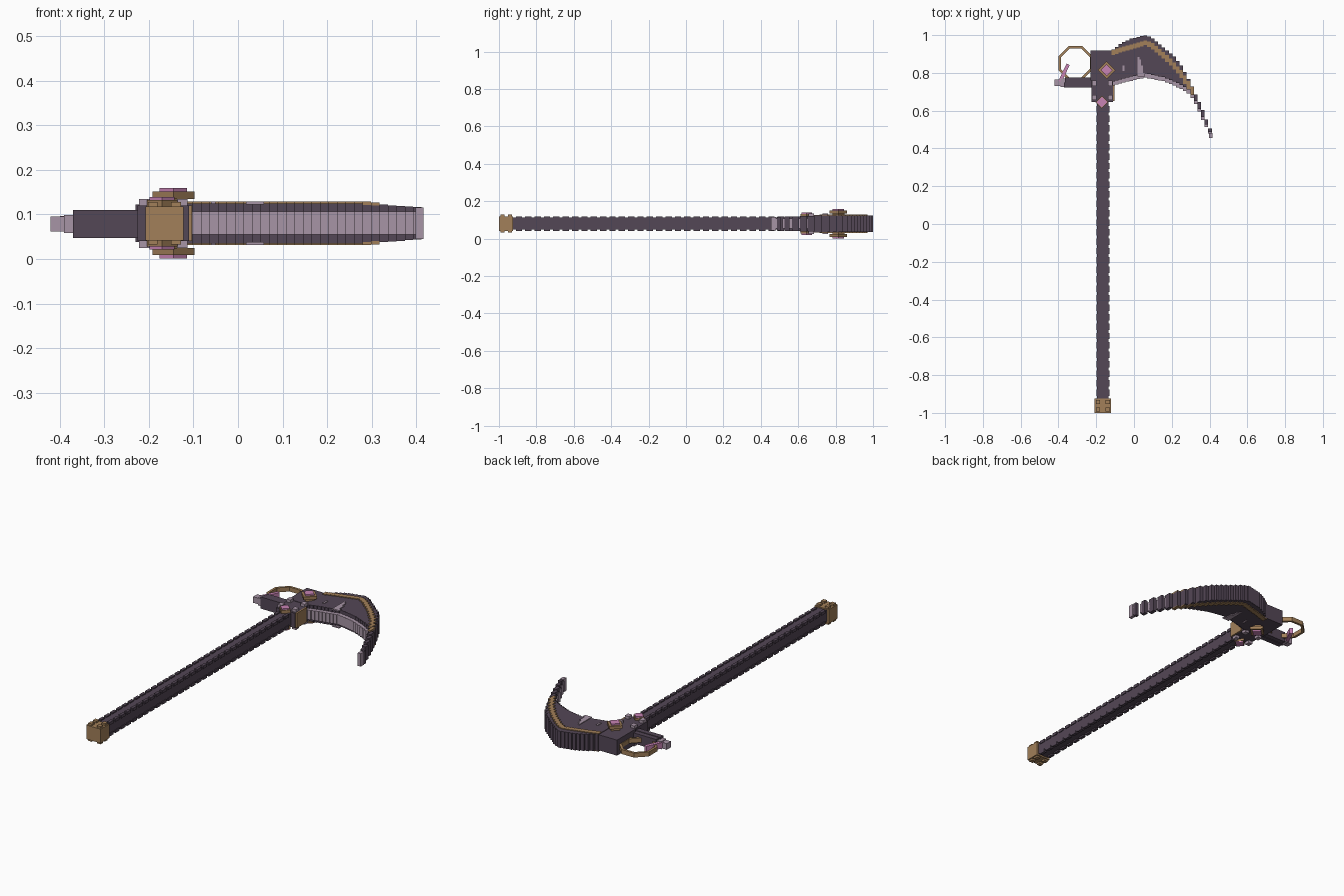
import bpy, bmesh, math
from mathutils import Matrix, Vector

cube = bpy.data.objects.get("Cube")
if cube:
    bpy.data.objects.remove(cube)

MID = 0.08  # height of the symmetry plane
SHAFT_X = -0.165


def material(name, rgb):
    m = bpy.data.materials.new(name)
    m.use_nodes = True
    m.diffuse_color = (*rgb, 1)
    m.node_tree.nodes["Principled BSDF"].inputs["Base Color"].default_value = (*rgb, 1)
    return m


DARK = material("dark purple", (0.088, 0.063, 0.093))
GOLD = material("old gold", (0.36, 0.215, 0.1))
PALE = material("pale mauve", (0.39, 0.3, 0.38))
PINK = material("pink crystal", (0.58, 0.23, 0.46))


def boxes(name, mat, items):
    """One object from boxes given as (x0, x1, y0, y1, z0, z1)."""
    bm = bmesh.new()
    for x0, x1, y0, y1, z0, z1 in items:
        centre = Vector((x0 + x1, y0 + y1, z0 + z1)) / 2
        size = Matrix.Diagonal((x1 - x0, y1 - y0, z1 - z0, 1))
        bmesh.ops.create_cube(bm, size=1, matrix=Matrix.Translation(centre) @ size)
    return finish(name, mat, bm)


def finish(name, mat, bm):
    me = bpy.data.meshes.new(name)
    bm.to_mesh(me)
    bm.free()
    me.materials.append(mat)
    ob = bpy.data.objects.new(name, me)
    bpy.context.collection.objects.link(ob)
    return ob


def both(x0, x1, y0, y1, near, far):
    """A box above the symmetry plane and its mirror below."""
    return [(x0, x1, y0, y1, MID + near, MID + far),
            (x0, x1, y0, y1, MID - far, MID - near)]


def diamond(name, mat, x, y, r, near, far):
    """Square prisms turned on their corner, on both faces."""
    bm = bmesh.new()
    for s in (1, -1):
        bmesh.ops.create_cone(bm, cap_ends=True, segments=4, radius1=r, radius2=r,
                              depth=far - near,
                              matrix=Matrix.Translation((x, y, MID + s * (near + far) / 2)))
    # create_cone puts its corners on the axes
    return finish(name, mat, bm)


def interp(points, x):
    for (xa, ya), (xb, yb) in zip(points, points[1:]):
        if x <= xb:
            return ya + (yb - ya) * (x - xa) / (xb - xa)
    return points[-1][1]


# Shaft with rows of teeth along its four edges
boxes("shaft", DARK, [(SHAFT_X - 0.03, SHAFT_X + 0.03, -0.93, 0.67, 0.05, 0.112)])
teeth = []
for i in range(31):
    y = -0.91 + i * 0.05
    for s in (-1, 1):
        x = SHAFT_X + s * 0.026
        teeth += both(x - 0.008, x + 0.008, y, y + 0.034, 0.022, 0.038)
boxes("shaft_teeth", DARK, teeth)

# Pommel with studs
boxes("pommel", GOLD, [(SHAFT_X - 0.043, SHAFT_X + 0.043, -1, -0.925, 0.042, 0.118)])
studs = []
for s in (-1, 1):
    for y in (-0.982, -0.942):
        x = SHAFT_X + s * 0.026
        studs += both(x - 0.011, x + 0.011, y - 0.011, y + 0.011, 0.034, 0.048)
boxes("pommel_studs", GOLD, studs)

# Head block with its collar and side plate
boxes("head_block", DARK, [(-0.23, -0.1, 0.76, 0.918, 0.038, 0.122),
                           (-0.225, -0.11, 0.645, 0.77, 0.04, 0.12)])
boxes("head_side_plate", GOLD, [(-0.112, -0.103, 0.65, 0.735, 0.04, 0.12)])
rivets = []
for x in (-0.21, -0.125):
    for y in (0.67, 0.745):
        rivets += both(x - 0.012, x + 0.012, y - 0.014, y + 0.014, 0.038, 0.055)
boxes("head_rivets", PALE, rivets)

# Stacked jewels on both faces
diamond("large_jewel_base", GOLD, -0.145, 0.815, 0.032, 0.035, 0.058)
diamond("large_jewel_setting", GOLD, -0.145, 0.815, 0.047, 0.055, 0.071)
diamond("large_jewel", PINK, -0.145, 0.815, 0.031, 0.068, 0.079)
diamond("small_jewel_setting", GOLD, -0.17, 0.645, 0.034, 0.035, 0.052)
diamond("small_jewel", PINK, -0.17, 0.645, 0.028, 0.05, 0.059)

# Curved blade in stepped slices
back = [(-0.12, 0.915), (-0.07, 0.955), (-0.02, 0.98), (0.065, 1.0), (0.1, 0.98),
        (0.16, 0.93), (0.215, 0.885), (0.25, 0.84), (0.285, 0.775), (0.32, 0.7),
        (0.36, 0.615), (0.385, 0.55), (0.415, 0.475)]
belly = [(-0.12, 0.73), (-0.05, 0.75), (0.06, 0.775), (0.16, 0.755), (0.24, 0.72),
         (0.295, 0.688), (0.33, 0.63), (0.365, 0.55), (0.415, 0.455)]
inlay = [(-0.12, 0.905), (-0.06, 0.925), (0.065, 0.96), (0.1, 0.94), (0.16, 0.89),
         (0.2, 0.85), (0.25, 0.795), (0.32, 0.685)]
body, edge, trim = [], [], []
COUNT = 28
STEP = 0.532 / COUNT
for i in range(COUNT):
    x0 = -0.12 + i * STEP
    x1 = x0 + STEP
    x = (x0 + x1) / 2
    top, low = interp(back, x), interp(belly, x)
    half = 0.045 if x < 0.28 else 0.045 - (x - 0.28) * 0.07
    inset = min(0.022, (top - low) * 0.3)
    body.append((x0, x1, low + inset, top, MID - half, MID + half))
    edge.append((x0, x1, low, low + inset + 0.002, MID - 0.025, MID + 0.027))
    if x < 0.32:
        g = interp(inlay, x)
        slope = abs(interp(inlay, x1) - interp(inlay, x0))
        h = 0.012 + slope / 3
        trim += both(x0, x1, g - h, min(g + h, top), half - 0.003, half + 0.004)
boxes("blade_body", DARK, body)
boxes("blade_cutting_edge", PALE, edge)
boxes("blade_inlay", GOLD, trim)
boxes("blade_tip", PALE, [(0.398, 0.416, 0.455, 0.482, 0.045, 0.115)])

# Pale shard marks on both blade faces
shards = []
for i in range(4):
    x = 0.018 + i * 0.01
    shards += both(x, x + 0.01, 0.78, (0.885, 0.87, 0.84, 0.8)[i], 0.042, 0.049)
shards += both(-0.06, -0.05, 0.81, 0.84, 0.042, 0.049)
boxes("blade_shards", PALE, shards)

# Rear spike
boxes("rear_spike", DARK, [(-0.37, -0.22, 0.722, 0.75, 0.047, 0.11),
                           (-0.365, -0.22, 0.748, 0.776, 0.05, 0.107)])
boxes("rear_spike_tip", PALE, [(-0.42, -0.365, 0.73, 0.765, 0.062, 0.095),
                               (-0.39, -0.365, 0.726, 0.769, 0.058, 0.099)])
rod = boxes("crystal_rod", PINK, [(-0.009, 0.009, -0.05, 0.05, -0.016, 0.016)])
rod.location = (-0.37, 0.8, MID)
rod.rotation_euler.z = math.radians(-25)

# Eight-sided ring
bm = bmesh.new()
rings = []
for i in range(8):
    a = math.radians(22.5 + 45 * i)
    rings.append([bm.verts.new((-0.31 + r * math.cos(a), 0.852 + r * math.sin(a), MID + z))
                  for r, z in ((0.097, -0.012), (0.097, 0.012), (0.083, 0.012), (0.083, -0.012))])
for i in range(8):
    p, q = rings[i], rings[(i + 1) % 8]
    for j in range(4):
        k = (j + 1) % 4
        bm.faces.new((p[j], q[j], q[k], p[k]))
bmesh.ops.recalc_face_normals(bm, faces=bm.faces)
finish("rear_ring", GOLD, bm)
